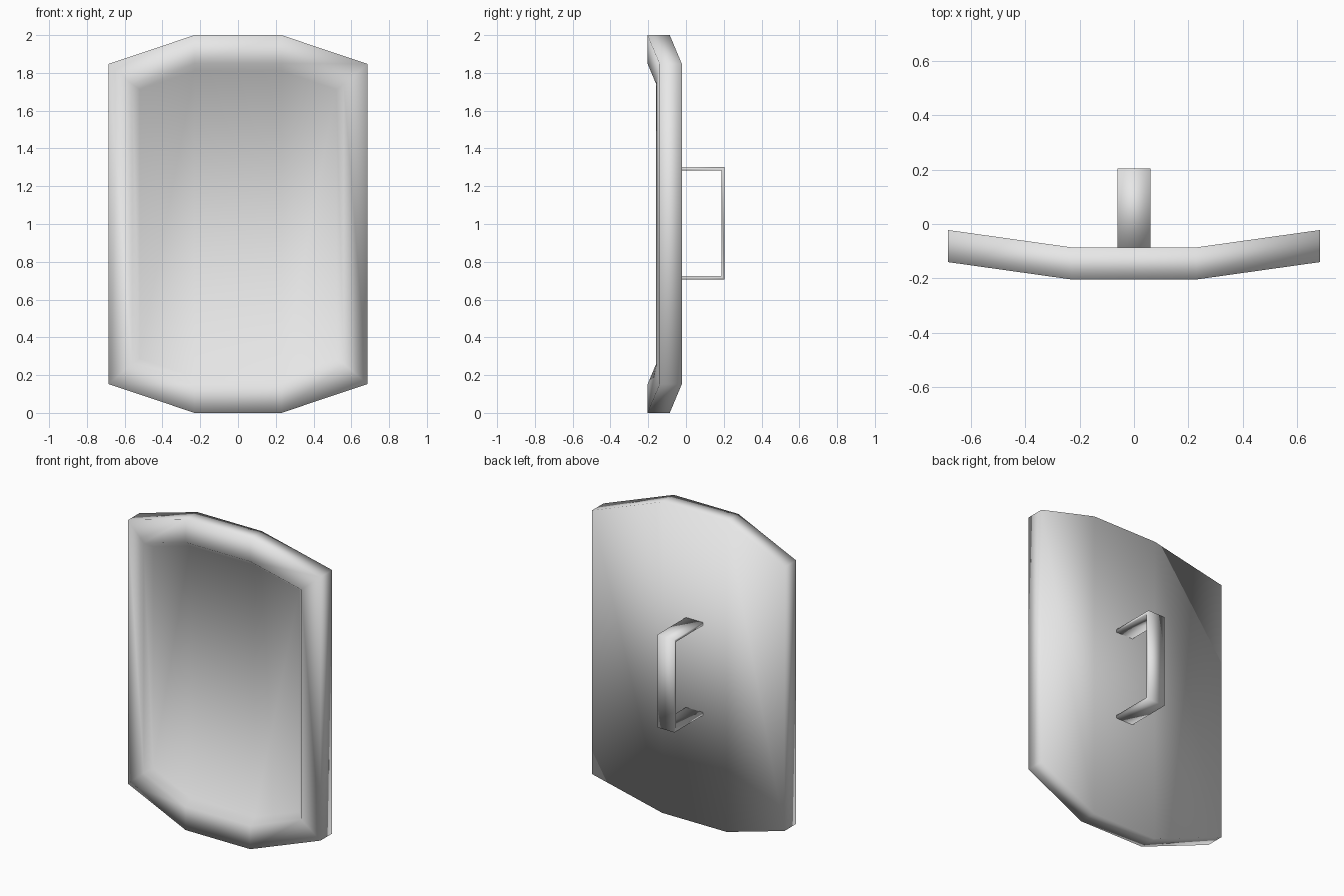
import bpy
import bmesh

cube = bpy.data.objects.get("Cube")
if cube:
    bpy.data.objects.remove(cube, do_unlink=True)

FOLD_X = 0.23      # where the curved plate folds
EDGE_X = 0.685
BACK_Y = -0.086
THICK = 0.118

grey = bpy.data.materials.new("plain grey")
grey.use_nodes = True
grey.diffuse_color = (0.8, 0.8, 0.8, 1)
grey.node_tree.nodes["Principled BSDF"].inputs["Base Color"].default_value = (0.8, 0.8, 0.8, 1)


def finish(bm, name):
    bmesh.ops.recalc_face_normals(bm, faces=bm.faces)
    mesh = bpy.data.meshes.new(name)
    bm.to_mesh(mesh)
    bm.free()
    mesh.materials.append(grey)
    for poly in mesh.polygons:
        poly.use_smooth = True
    obj = bpy.data.objects.new(name, mesh)
    bpy.context.scene.collection.objects.link(obj)
    return obj


def bend(x):
    """Backward sweep of the plate at a given x."""
    return 0.064 * max(0, abs(x) - FOLD_X) / (EDGE_X - FOLD_X)


def ring(bm, edge_x, half_height, y):
    """Eight-sided outline, starting at the lower left, bent around the plate."""
    drop = 0.335 * (edge_x - FOLD_X)
    top = [(edge_x, half_height - drop), (FOLD_X, half_height),
           (-FOLD_X, half_height), (-edge_x, half_height - drop)]
    outline = [(-x, -z) for x, z in top] + top
    return [bm.verts.new((x, y + bend(x), 1 + z)) for x, z in outline]


def strips(bm, r):
    """Close a ring with three upright panels."""
    for i in range(3):
        bm.faces.new((r[i], r[i + 1], r[6 - i], r[7 - i]))


# Shield plate: back, outer wall, raised rim, recessed front panel
bm = bmesh.new()
front = BACK_Y - THICK
rings = [ring(bm, EDGE_X, 1.0, BACK_Y),
         ring(bm, EDGE_X, 1.0, front),
         ring(bm, 0.56, 0.85, front),
         ring(bm, 0.52, 0.81, front + 0.045)]
for a, b in zip(rings, rings[1:]):
    for i in range(8):
        j = (i + 1) % 8
        bm.faces.new((a[i], a[j], b[j], b[i]))
strips(bm, rings[0])
strips(bm, rings[-1])
finish(bm, "shield_plate")

# Handle: flat bent strap on the back
bm = bmesh.new()
outer = [(BACK_Y, 0.705), (0.204, 0.705), (0.204, 1.302), (BACK_Y, 1.302)]
inner = [(BACK_Y, 0.724), (0.187, 0.724), (0.187, 1.283), (BACK_Y, 1.283)]
sides = [[[bm.verts.new((x, y, z)) for y, z in path] for path in (outer, inner)]
         for x in (-0.061, 0.061)]
(lo, li), (ro, ri) = sides
for i in range(3):
    for a, b in ((lo, ro), (li, ri), (lo, li), (ro, ri)):
        bm.faces.new((a[i], a[i + 1], b[i + 1], b[i]))
for i in (0, 3):
    bm.faces.new((lo[i], ro[i], ri[i], li[i]))
finish(bm, "back_handle")
